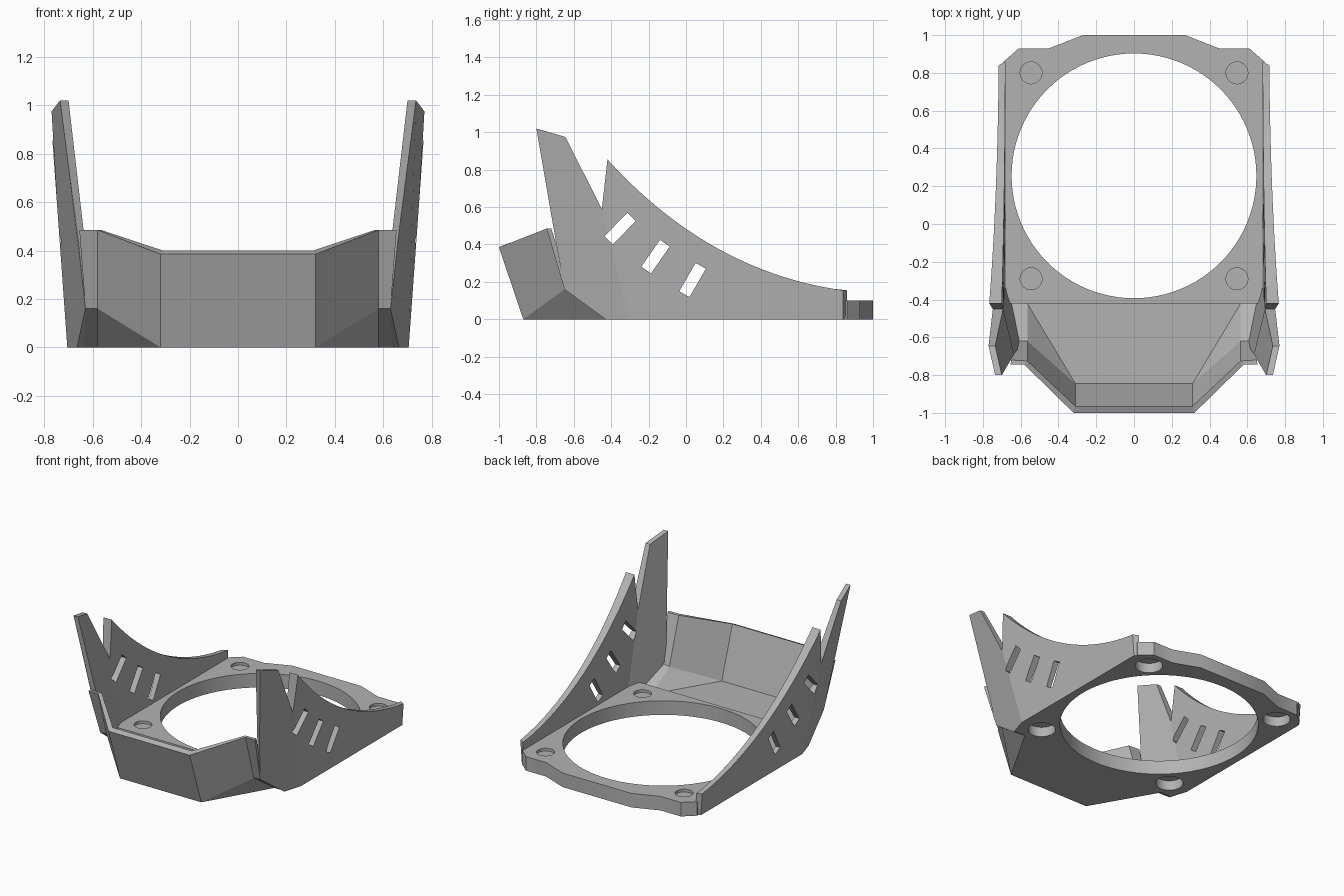
import bpy, bmesh, math
from mathutils import Vector

if "Cube" in bpy.data.objects:
    bpy.data.objects.remove(bpy.data.objects["Cube"], do_unlink=True)

grey = bpy.data.materials.new("plain_grey")
grey.use_nodes = True
COLOUR = (0.45, 0.45, 0.45, 1)
grey.diffuse_color = COLOUR
grey.node_tree.nodes["Principled BSDF"].inputs["Base Color"].default_value = COLOUR


def finish(bm, name):
    bmesh.ops.recalc_face_normals(bm, faces=bm.faces)
    mesh = bpy.data.meshes.new(name)
    bm.to_mesh(mesh)
    bm.free()
    mesh.materials.append(grey)
    obj = bpy.data.objects.new(name, mesh)
    bpy.context.collection.objects.link(obj)
    return obj


def thick(name, outer, inner, faces):
    """Sheet with an outer and an inner skin, closed along its open edges."""
    bm = bmesh.new()
    a = [bm.verts.new(p) for p in outer]
    b = [bm.verts.new(p) for p in inner]
    edges = [(f[i - 1], f[i]) for f in faces for i in range(len(f))]
    for f in faces:
        bm.faces.new([a[i] for i in f])
        bm.faces.new([b[i] for i in reversed(f)])
    for i, j in edges:
        on_centre = outer[i][0] == 0 and outer[j][0] == 0
        if (j, i) not in edges and not on_centre:
            bm.faces.new([a[j], a[i], b[i], b[j]])
    return finish(bm, name)


def activate(obj):
    bpy.ops.object.select_all(action="DESELECT")
    obj.select_set(True)
    bpy.context.view_layer.objects.active = obj


def cut(obj, cutter):
    mod = obj.modifiers.new("cut", "BOOLEAN")
    mod.operation, mod.solver, mod.object = "DIFFERENCE", "EXACT", cutter
    activate(obj)
    bpy.ops.object.modifier_apply(modifier=mod.name)
    bpy.data.objects.remove(cutter, do_unlink=True)


def mirror(obj):
    mod = obj.modifiers.new("mirror", "MIRROR")
    mod.merge_threshold = 0.0005
    activate(obj)
    bpy.ops.object.modifier_apply(modifier=mod.name)


def cylinder(x, y, r, z0, z1, sides):
    bpy.ops.mesh.primitive_cylinder_add(vertices=sides, radius=r, depth=z1 - z0,
                                        location=(x, y, (z0 + z1) / 2))
    cutter = bpy.context.object
    cutter.hide_render = True
    return cutter


# Base plate with a large round opening
half = [(0.27, 1), (0.45, 0.93), (0.61, 0.93), (0.69, 0.86), (0.69, -0.3), (0.66, -0.42)]
bm = bmesh.new()
outline = half + [(-x, y) for x, y in reversed(half)]
face = bm.faces.new([bm.verts.new((x, y, 0)) for x, y in outline])
top = bmesh.ops.extrude_face_region(bm, geom=[face])["geom"]
bmesh.ops.translate(bm, vec=(0, 0, 0.1), verts=[v for v in top if isinstance(v, bmesh.types.BMVert)])
plate = finish(bm, "base_plate")
cut(plate, cylinder(0, 0.255, 0.648, -0.1, 0.3, 96))

# Corner screw seats: shallow from above, wide and deep from below
for x in (-0.545, 0.545):
    for y in (-0.29, 0.8):
        cut(plate, cylinder(x, y, 0.058, 0.08, 0.2, 32))
        cut(plate, cylinder(x, y, 0.09, -0.1, 0.07, 32))
activate(plate)
bpy.ops.object.shade_smooth_by_angle(angle=math.radians(30))

# Front scoop
outer = [(0, -0.87, 0), (0, -1, 0.385), (0.32, -0.87, 0), (0.32, -1, 0.385),
         (0.58, -0.745, 0.485), (0.58, -0.65, 0.16), (0.58, -0.42, 0),
         (0.655, -0.745, 0.485), (0.63, -0.65, 0.16), (0.665, -0.42, 0), (0, -0.42, 0)]
inner = [(0, -0.845, 0.04), (0, -0.965, 0.4), (0.31, -0.845, 0.04), (0.31, -0.965, 0.4),
         (0.565, -0.725, 0.485), (0.565, -0.62, 0.16), (0.565, -0.42, 0.04),
         (0.65, -0.72, 0.485), (0.62, -0.62, 0.17), (0.65, -0.42, 0.05), (0, -0.42, 0.04)]
scoop = thick("front_scoop", outer, inner,
              [(0, 2, 3, 1), (2, 5, 4, 3), (2, 6, 5), (5, 6, 9, 8), (5, 8, 7, 4), (10, 6, 2, 0)])
mirror(scoop)

# Side wings: a leaning rear panel with a curved top and a folded front blade
start, bend, end = Vector((0.84, 0.155)), Vector((0.127, 0.253)), Vector((-0.42, 0.855))
steps = 24
curve = [start * (1 - t) ** 2 + bend * 2 * t * (1 - t) + end * t * t
         for t in (i / steps for i in range(steps + 1))]
rear = [Vector((-0.45, 0.59)), Vector((-0.3, 0)), Vector((0.84, 0))] + curve
outer = [(0.705 + 0.072 * z, y, z) for y, z in rear]
inner = [(0.677 + 0.027 * z, y + (0.02 if y > 0.83 else 0), z) for y, z in rear]
n = len(rear)
outer += [(0.665, -0.43, 0), (0.63, -0.65, 0.16), (0.66, -0.7, 0.44),
          (0.735, -0.8, 1.02), (0.77, -0.645, 0.975)]
inner += [(0.64, -0.42, 0), (0.6, -0.64, 0.16), (0.635, -0.69, 0.46),
          (0.70, -0.8, 1.02), (0.735, -0.645, 0.975)]
wing = thick("side_wings", outer, inner,
             [tuple(range(n)), (1, 0) + tuple(range(n + 4, n - 1, -1))])

# Three slanted slots in each wing
for y, z, angle in ((-0.352, 0.485, 46), (-0.163, 0.335, 55), (0.035, 0.21, 60)):
    bpy.ops.mesh.primitive_cube_add(size=1, location=(0.7, y, z),
                                    rotation=(math.radians(angle), 0, 0))
    slot = bpy.context.object
    slot.scale = (0.4, 0.175, 0.063)
    slot.hide_render = True
    cut(wing, slot)
mirror(wing)
